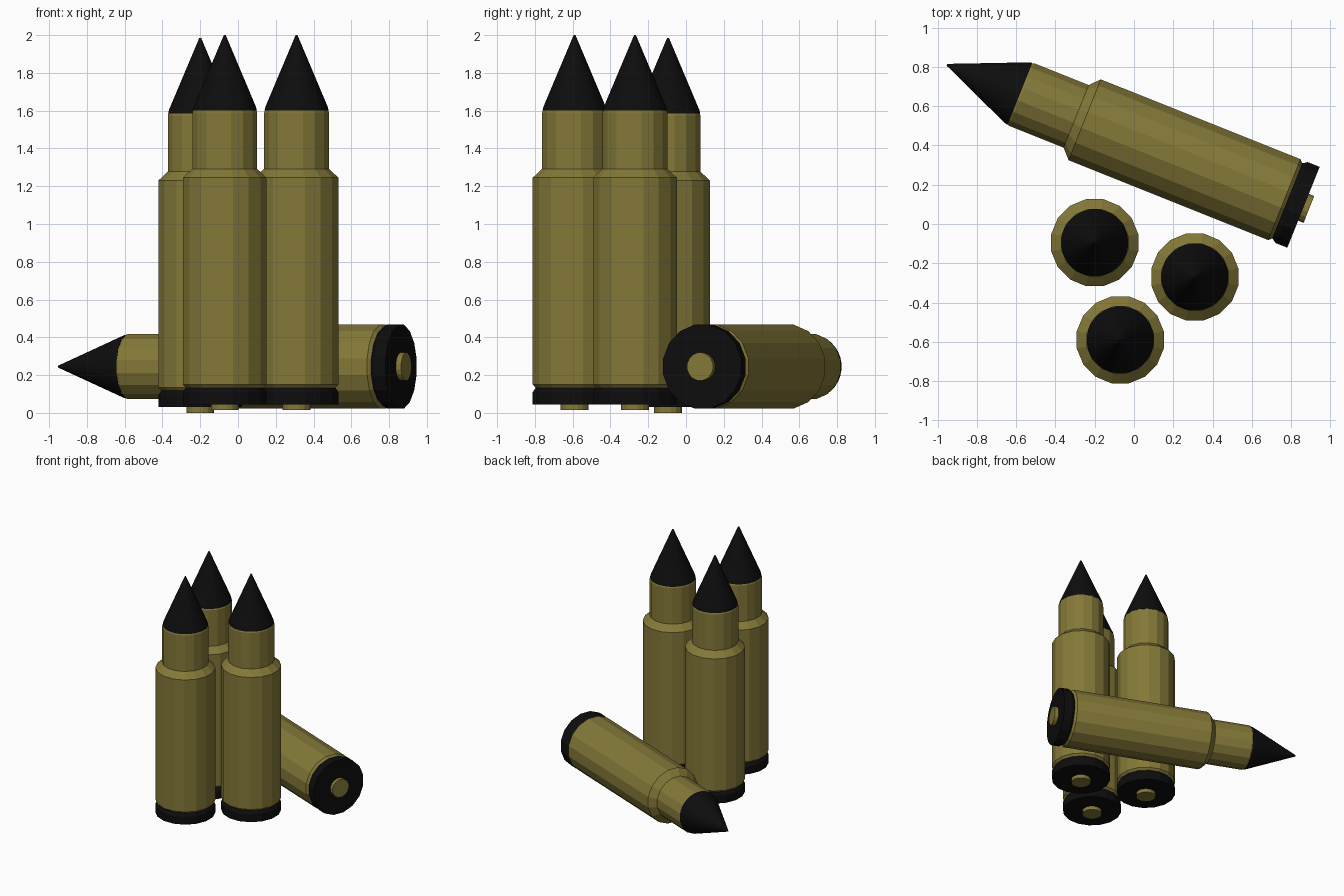
import bpy, math
from mathutils import Matrix, Vector

if "Cube" in bpy.data.objects:
    bpy.data.objects.remove(bpy.data.objects["Cube"])

SIDES = 16


def material(name, color):
    m = bpy.data.materials.new(name)
    m.diffuse_color = color
    m.use_nodes = True
    m.node_tree.nodes["Principled BSDF"].inputs["Base Color"].default_value = m.diffuse_color
    return m


brass = material("brass", (0.23, 0.19, 0.04, 1))
black = material("black", (0.004, 0.004, 0.004, 1))


def lathe(name, profile, mat, place, sides=SIDES):
    """Revolve (radius, height) points around z and cap both ends."""
    verts, faces = [], []
    for r, z in profile:
        for i in range(sides):
            a = 2 * math.pi * (i + 0.5) / sides
            verts.append((r * math.cos(a), r * math.sin(a), z))
    for k in range(len(profile) - 1):
        for i in range(sides):
            j = (i + 1) % sides
            faces.append((k * sides + i, k * sides + j,
                          (k + 1) * sides + j, (k + 1) * sides + i))
    faces.append(tuple(reversed(range(sides))))
    faces.append(tuple(range((len(profile) - 1) * sides, len(profile) * sides)))
    mesh = bpy.data.meshes.new(name)
    mesh.from_pydata(verts, [], faces)
    mesh.materials.append(mat)
    ob = bpy.data.objects.new(name, mesh)
    bpy.context.collection.objects.link(ob)
    ob.matrix_world = place
    return ob


def cartridge(label, place):
    # primer disc under the base
    lathe("primer_" + label, [(0.075, 0), (0.075, 0.04)], brass, place)
    # black rim with bevelled upper edge
    lathe("rim_" + label, [(0.226, 0.03), (0.226, 0.095), (0.21, 0.118)],
          black, place)
    # brass case with shoulder and neck
    lathe("case_" + label, [(0.21, 0.118), (0.226, 0.135), (0.226, 1.23),
                            (0.175, 1.277), (0.175, 1.575), (0.171, 1.585)],
          brass, place)
    # pointed tip
    lathe("tip_" + label, [(0.171, 1.585), (0.166, 1.605), (0.005, 1.985)],
          black, place, 32)


# three standing rounds
for label, loc in (("back", (-0.20, -0.095, 0)),
                   ("front", (-0.07, -0.59, 0.015)),
                   ("right", (0.31, -0.27, 0.015))):
    cartridge(label, Matrix.Translation(loc))

# one round lying on its side
axis = Vector((-0.928, 0.371, 0)).normalized()
turn = Matrix.Rotation(math.atan2(axis.y, axis.x), 4, 'Z') @ Matrix.Rotation(math.pi / 2, 4, 'Y')
cartridge("lying", Matrix.Translation((0.891, 0.074, 0.245)) @ turn)
